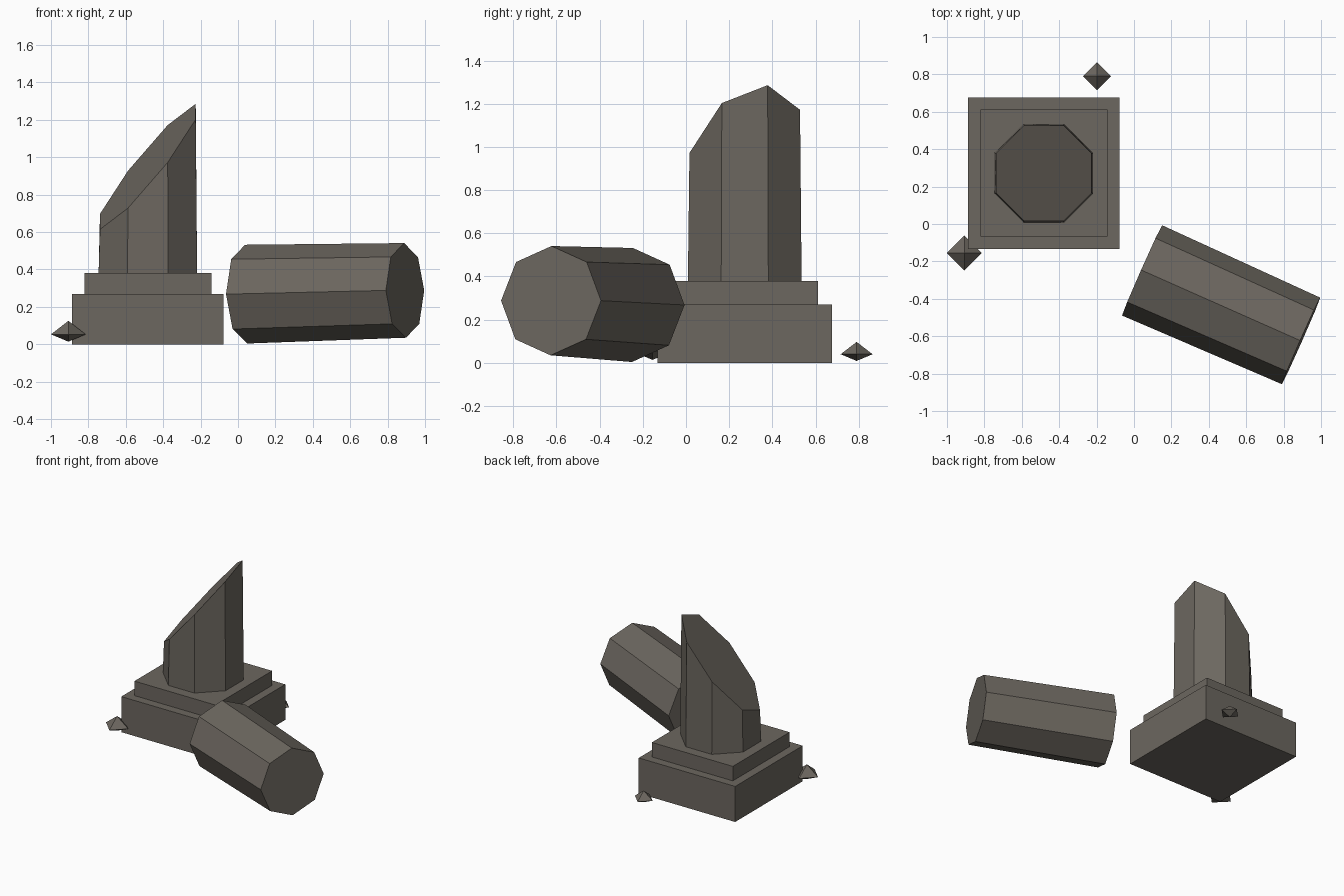
import bpy, bmesh, math
from mathutils import Vector, Matrix

cube = bpy.data.objects.get("Cube")
if cube:
    bpy.data.objects.remove(cube, do_unlink=True)

stone = bpy.data.materials.new("weathered stone")
stone.use_nodes = True
colour = (0.15, 0.135, 0.115, 1)
stone.diffuse_color = colour
bsdf = stone.node_tree.nodes["Principled BSDF"]
bsdf.inputs["Base Color"].default_value = colour
bsdf.inputs["Roughness"].default_value = 0.9


def finish(name, bm):
    """Turn a bmesh into a flat shaded stone object."""
    bmesh.ops.recalc_face_normals(bm, faces=bm.faces)
    mesh = bpy.data.meshes.new(name)
    bm.to_mesh(mesh)
    bm.free()
    mesh.materials.append(stone)
    obj = bpy.data.objects.new(name, mesh)
    bpy.context.collection.objects.link(obj)
    return obj


def slab(name, centre, width, bottom, top):
    bm = bmesh.new()
    bmesh.ops.create_cube(bm, size=1)
    bmesh.ops.scale(bm, vec=(width, width, top - bottom), verts=bm.verts)
    bmesh.ops.translate(bm, vec=(*centre, (bottom + top) / 2), verts=bm.verts)
    return finish(name, bm)


def octagon_drum(r_bottom, r_top, length, turn):
    """Tapered eight-sided drum along z, starting at z = 0."""
    bm = bmesh.new()
    bmesh.ops.create_cone(bm, cap_ends=True, segments=8, radius1=r_bottom,
                          radius2=r_top, depth=length)
    bmesh.ops.translate(bm, vec=(0, 0, length / 2), verts=bm.verts)
    bmesh.ops.rotate(bm, matrix=Matrix.Rotation(turn, 3, 'Z'), verts=bm.verts)
    return bm


def rubble(name, centre, radius, rise, drop):
    """Squat four-sided chip with a taller top than bottom."""
    bm = bmesh.new()
    ring = [bm.verts.new(Vector(centre) + Vector((dx, dy, 0)) * radius)
            for dx, dy in ((1, 0), (0, 1), (-1, 0), (0, -1))]
    for dz in (rise, -drop):
        tip = bm.verts.new(Vector(centre) + Vector((0, 0, dz)))
        for i in range(4):
            bm.faces.new((ring[i], ring[(i + 1) % 4], tip))
    return finish(name, bm)


# Stepped square plinth
centre = (-0.482, 0.272)
slab("plinth_base", centre, 0.81, 0, 0.27)
slab("plinth_step", centre, 0.68, 0.27, 0.38)

# Standing column, its top sheared off on a slope
step_top = 0.38
bm = octagon_drum(0.285, 0.277, 0.5, math.pi / 8)
for v in bm.verts:
    if v.co.z > 0.1:
        v.co.z = 0.95 - step_top + 1.15 * v.co.x + 0.39 * v.co.y
bmesh.ops.translate(bm, vec=(*centre, step_top), verts=bm.verts)
finish("broken_column", bm)

# Fallen drum, lying with an edge uppermost
start, end = Vector((0.043, -0.248, 0.268)), Vector((0.893, -0.625, 0.288))
axis = end - start
bm = octagon_drum(0.264, 0.253, axis.length, 0)
side = Vector((0, 0, 1)).cross(axis).normalized()
up = axis.normalized().cross(side)
frame = Matrix((side, up, axis.normalized())).transposed()
bmesh.ops.rotate(bm, matrix=frame, verts=bm.verts)
bmesh.ops.translate(bm, vec=start, verts=bm.verts)
finish("fallen_drum", bm)

# Loose chips beside the plinth
rubble("front_rubble", (-0.907, -0.155, 0.053), 0.093, 0.072, 0.039)
rubble("back_rubble", (-0.198, 0.79, 0.04), 0.074, 0.057, 0.031)
